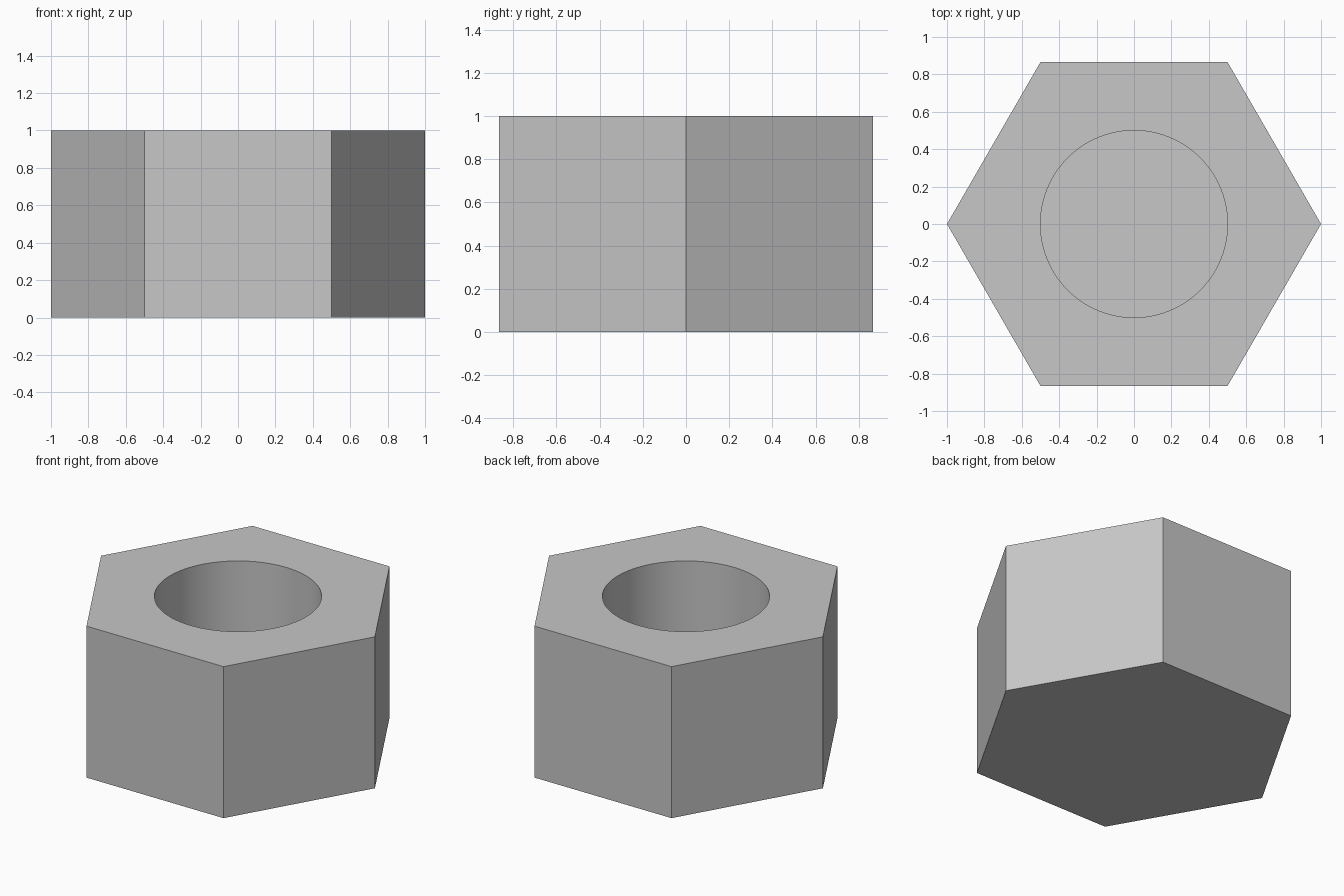
import bpy
import bmesh
import math

cube = bpy.data.objects.get("Cube")
if cube:
    bpy.data.objects.remove(cube, do_unlink=True)

HEIGHT, BORE_RADIUS, BORE_FLOOR = 1.0, 0.5, 0.25

# Plain grey finish
grey = bpy.data.materials.new("light_grey")
grey.use_nodes = True
colour = (0.57, 0.57, 0.57, 1)
grey.diffuse_color = colour
grey.node_tree.nodes["Principled BSDF"].inputs["Base Color"].default_value = colour


def prism(name, sides, radius, bottom, top):
    """Upright prism with its first corner on the x axis."""
    bm = bmesh.new()
    ring = [bm.verts.new((radius * math.cos(math.tau * i / sides),
                          radius * math.sin(math.tau * i / sides), bottom))
            for i in range(sides)]
    base = bm.faces.new(ring)
    lifted = bmesh.ops.extrude_face_region(bm, geom=[base], use_keep_orig=True)
    for v in lifted["geom"]:
        if isinstance(v, bmesh.types.BMVert):
            v.co.z = top
    bmesh.ops.recalc_face_normals(bm, faces=bm.faces)
    mesh = bpy.data.meshes.new(name)
    bm.to_mesh(mesh)
    bm.free()
    mesh.materials.append(grey)
    obj = bpy.data.objects.new(name, mesh)
    bpy.context.collection.objects.link(obj)
    return obj


# Hexagonal body with a blind round bore from the top
body = prism("hexagonal_body", 6, 1.0, 0, HEIGHT)
cutter = prism("bore_cutter", 96, BORE_RADIUS, BORE_FLOOR, HEIGHT + 0.2)

bore = body.modifiers.new("bore", "BOOLEAN")
bore.operation = "DIFFERENCE"
bore.solver = "EXACT"
bore.object = cutter

bpy.ops.object.select_all(action="DESELECT")
body.select_set(True)
bpy.context.view_layer.objects.active = body
bpy.ops.object.modifier_apply(modifier=bore.name)
bpy.data.objects.remove(cutter, do_unlink=True)

# Smooth bore wall, crisp outer edges
bpy.ops.object.shade_smooth_by_angle(angle=math.radians(30))
